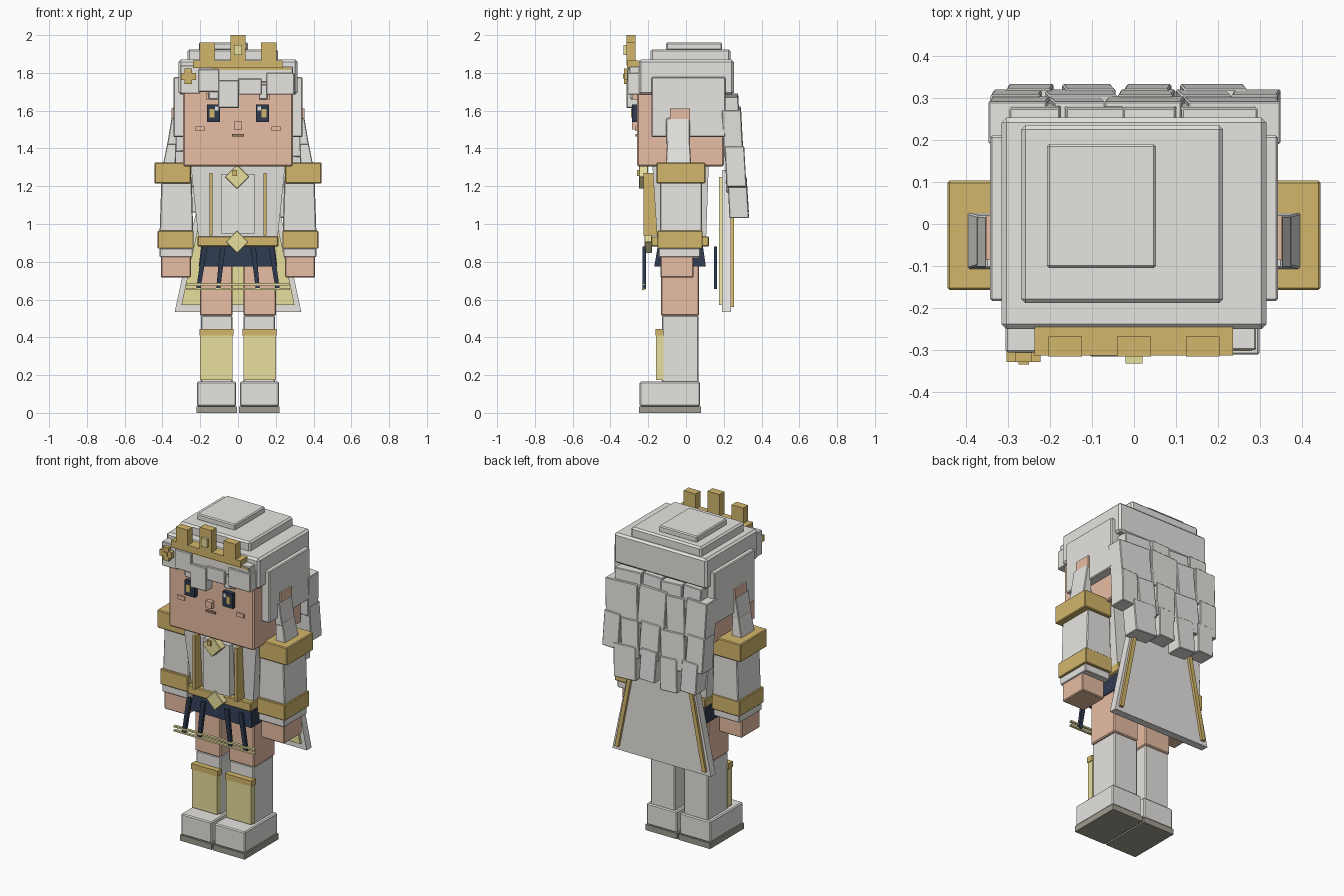
import bpy, bmesh, math
from mathutils import Matrix, Vector

cube = bpy.data.objects.get("Cube")
if cube:
    bpy.data.objects.remove(cube, do_unlink=True)


def material(name, r, g, b):
    m = bpy.data.materials.new(name)
    m.use_nodes = True
    m.diffuse_color = (r, g, b, 1)
    m.node_tree.nodes["Principled BSDF"].inputs["Base Color"].default_value = (r, g, b, 1)
    return m


WHITE = material("off_white", .79, .78, .75)
SKIN = material("skin", .91, .58, .42)
GOLD = material("gold", .65, .47, .145)
PALE = material("pale_gold", .83, .76, .35)
NAVY = material("navy", .026, .041, .078)
SOLE = material("sole_grey", .35, .34, .28)
LIP = material("lip_brown", .35, .2, .14)


def block(name, mat, x, y, z, top_x=None, top_y=None, bevel=0.0, tilt=0, spin=0):
    """Box from ranges; top_x and top_y give a different upper outline."""
    top_x, top_y = top_x or x, top_y or y
    bm = bmesh.new()
    bmesh.ops.create_cube(bm, size=1)
    for v in bm.verts:
        up = v.co.z > 0
        xs, ys = (top_x, top_y) if up else (x, y)
        v.co = (xs[v.co.x > 0], ys[v.co.y > 0], z[up])
    if spin or tilt:
        c = Vector((sum(x) / 2, sum(y) / 2, sum(z) / 2))
        r = Matrix.Rotation(math.radians(spin), 3, 'Y') @ Matrix.Rotation(math.radians(tilt), 3, 'X')
        bmesh.ops.rotate(bm, cent=c, matrix=r, verts=bm.verts)
    bmesh.ops.recalc_face_normals(bm, faces=bm.faces)
    mesh = bpy.data.meshes.new(name)
    bm.to_mesh(mesh)
    bm.free()
    mesh.materials.append(mat)
    ob = bpy.data.objects.new(name, mesh)
    bpy.context.collection.objects.link(ob)
    if bevel:
        mod = ob.modifiers.new("Bevel", 'BEVEL')
        mod.width, mod.segments = bevel, 1
    return ob


def pair(name, mat, x, y, z, top_x=None, **kw):
    """Mirrored blocks; x ranges are given for the +x side."""
    for side, s in (("left", 1), ("right", -1)):
        flip = lambda r: r and tuple(sorted(s * v for v in r))
        k = dict(kw, spin=kw.get("spin", 0) * s)
        block(f"{side}_{name}", mat, flip(x), y, z, flip(top_x), **k)


def diamond(name, mat, z, half, y):
    side = half / math.sqrt(2)
    block(name, mat, (-side - .005, side - .005), y, (z - side, z + side), spin=45, bevel=.003)


# Shoes, socks and legs
pair("sole", SOLE, (.005, .22), (-.25, .08), (0, .035))
pair("shoe", WHITE, (.01, .217), (-.245, .075), (.035, .165), bevel=.006)
pair("sock", WHITE, (.03, .195), (-.128, .065), (.15, .515), bevel=.005)
pair("shin_plate", PALE, (.03, .2), (-.16, -.12), (.175, .42))
pair("shin_trim", GOLD, (.025, .205), (-.162, -.12), (.41, .445))
pair("thigh", SKIN, (.028, .202), (-.133, .07), (.515, .83), bevel=.006)

# Torso, vest and belt
block("torso", WHITE, (-.205, .205), (-.15, .105), (.88, 1.31), (-.25, .25), (-.178, .12))
block("front_panel", WHITE, (-.088, .088), (-.208, -.15), (.95, 1.265))
pair("vest_stripe", GOLD, (.135, .152), (-.225, -.15), (.94, 1.27))
block("belt", GOLD, (-.215, .215), (-.185, .122), (.88, .935), bevel=.005)
diamond("collar_gem", PALE, 1.25, .065, (-.25, -.2))
block("collar_gem_core", GOLD, (-.028, -.006), (-.26, -.24), (1.255, 1.285))
diamond("belt_gem", PALE, .905, .06, (-.22, -.18))

# Skirt with hanging ribbons and cords
block("skirt", NAVY, (-.208, .208), (-.168, .105), (.775, .88), (-.195, .195), (-.15, .09))
for place, y in (("front", (-.23, -.212)), ("back", (.148, .165))):
    for inner, low in ((.08, .105), (.175, .21)):
        pair(f"{place}_ribbon", NAVY, (low - .011, low + .011), y, (.655, .88),
             top_x=(inner - .014, inner + .014))
for z in (.655, .68):
    block("skirt_cord", PALE, (-.275, .275), (-.232, -.216), (z - .005, z + .005))

# Arms
pair("shoulder_band", GOLD, (.25, .443), (-.157, .103), (1.215, 1.325), bevel=.005)
pair("sleeve", WHITE, (.235, .418), (-.138, .085), (.87, 1.25), (.245, .405), bevel=.005)
pair("cuff_band", GOLD, (.235, .425), (-.152, .088), (.87, .965), bevel=.004)
pair("sleeve_end", WHITE, (.24, .415), (-.145, .075), (.825, .872), bevel=.004)
pair("hand", SKIN, (.25, .408), (-.135, .04), (.717, .83), bevel=.005)

# Cape with lining and edge trims
block("cape", WHITE, (-.335, .335), (.19, .237), (.535, 1.285), (-.175, .175))
block("cape_lining", PALE, (-.3, .3), (.175, .192), (.57, 1.25), (-.155, .155))
pair("cape_trim", GOLD, (.285, .31), (.23, .253), (.56, 1.22), top_x=(.155, .18))

# Head and face
block("head", SKIN, (-.29, .29), (-.26, .2), (1.305, 1.75), bevel=.008)
pair("ear", SKIN, (.28, .352), (-.085, .02), (1.53, 1.612))
pair("eye", NAVY, (.095, .163), (-.285, -.255), (1.54, 1.632))
pair("iris", GOLD, (.125, .15), (-.29, -.283), (1.565, 1.61))
pair("eye_glint", WHITE, (.102, .122), (-.289, -.283), (1.6, 1.622))
pair("cheek", SKIN, (.178, .225), (-.268, -.255), (1.492, 1.516))
pair("eyebrow", SKIN, (.125, .17), (-.282, -.255), (1.66, 1.69))
block("nose", SKIN, (-.02, .02), (-.285, -.255), (1.5, 1.542))
block("mouth", LIP, (-.032, .032), (-.268, -.255), (1.464, 1.477))

# Hair cap in stacked tiers
block("hair_cap", WHITE, (-.315, .315), (-.25, .253), (1.685, 1.87), bevel=.012)
block("hair_middle_tier", WHITE, (-.268, .212), (-.188, .235), (1.86, 1.925), bevel=.01)
block("hair_top_tier", WHITE, (-.207, .052), (-.105, .19), (1.92, 1.96), bevel=.006)

# Side panels and ear locks
pair("side_hair", WHITE, (.27, .342), (-.183, .21), (1.46, 1.777), bevel=.005)
pair("upper_lock", WHITE, (.325, .375), (-.105, .02), (1.42, 1.56), top_x=(.325, .352), bevel=.004)
pair("lower_lock", WHITE, (.33, .4), (-.108, .028), (1.3, 1.44), top_x=(.325, .372),
     top_y=(-.1, .02), bevel=.004)

# Fringe: left edge, right edge, bottom, top, front of each lock
fringe = [(-.305, -.2, 1.69, 1.84, -.305), (-.21, -.1, 1.7, 1.82, -.312),
          (-.155, -.05, 1.66, 1.77, -.3), (-.105, .005, 1.615, 1.76, -.315),
          (0, .125, 1.685, 1.77, -.308), (.11, .155, 1.66, 1.74, -.295),
          (.15, .298, 1.685, 1.8, -.31), (-.24, .29, 1.75, 1.835, -.3)]
for a, b, low, high, front in fringe:
    block("fringe_lock", WHITE, (a, b), (front, -.24), (low, high), bevel=.004)

# Layered back hair: edges of locks, bottom, top, inner and outer depth, gap
rows = [((-.295, -.17, -.025, .105, .29), 1.47, 1.69, .19, .288, .002),
        ((-.345, -.2, -.07, .12, .345), 1.385, 1.62, .2, .303, .003),
        ((-.342, -.215, -.04, .1, .23, .35), 1.195, 1.41, .215, .32, .005),
        ((-.315, -.18, -.035, .1, .28), 1.06, 1.25, .23, .333, .014)]
for edges, low, high, inner, outer, gap in rows:
    for i, (a, b) in enumerate(zip(edges, edges[1:])):
        drop = .025 * (i % 2)
        block("back_lock", WHITE, (a + gap, b - gap), (inner, outer), (low - drop, high - drop / 2),
              top_y=(inner - .01, outer - .012), bevel=.004, spin=3 if i % 2 else -2)

# Crown and flower ornament
block("crown_band", GOLD, (-.237, .235), (-.313, -.245), (1.825, 1.866))
block("crown_lower_rim", GOLD, (-.14, .28), (-.302, -.245), (1.815, 1.828))
pair("crown_point", GOLD, (.123, .203), (-.315, -.267), (1.84, 1.96))
block("crown_center_point", GOLD, (-.04, .04), (-.315, -.267), (1.86, 2.0))
block("crown_gem", PALE, (-.02, .02), (-.332, -.31), (1.895, 1.947))
block("flower_wide_petals", GOLD, (-.303, -.222), (-.328, -.29), (1.762, 1.8))
block("flower_tall_petals", GOLD, (-.282, -.243), (-.328, -.29), (1.74, 1.822))
block("flower_center", GOLD, (-.275, -.25), (-.334, -.32), (1.77, 1.793))
